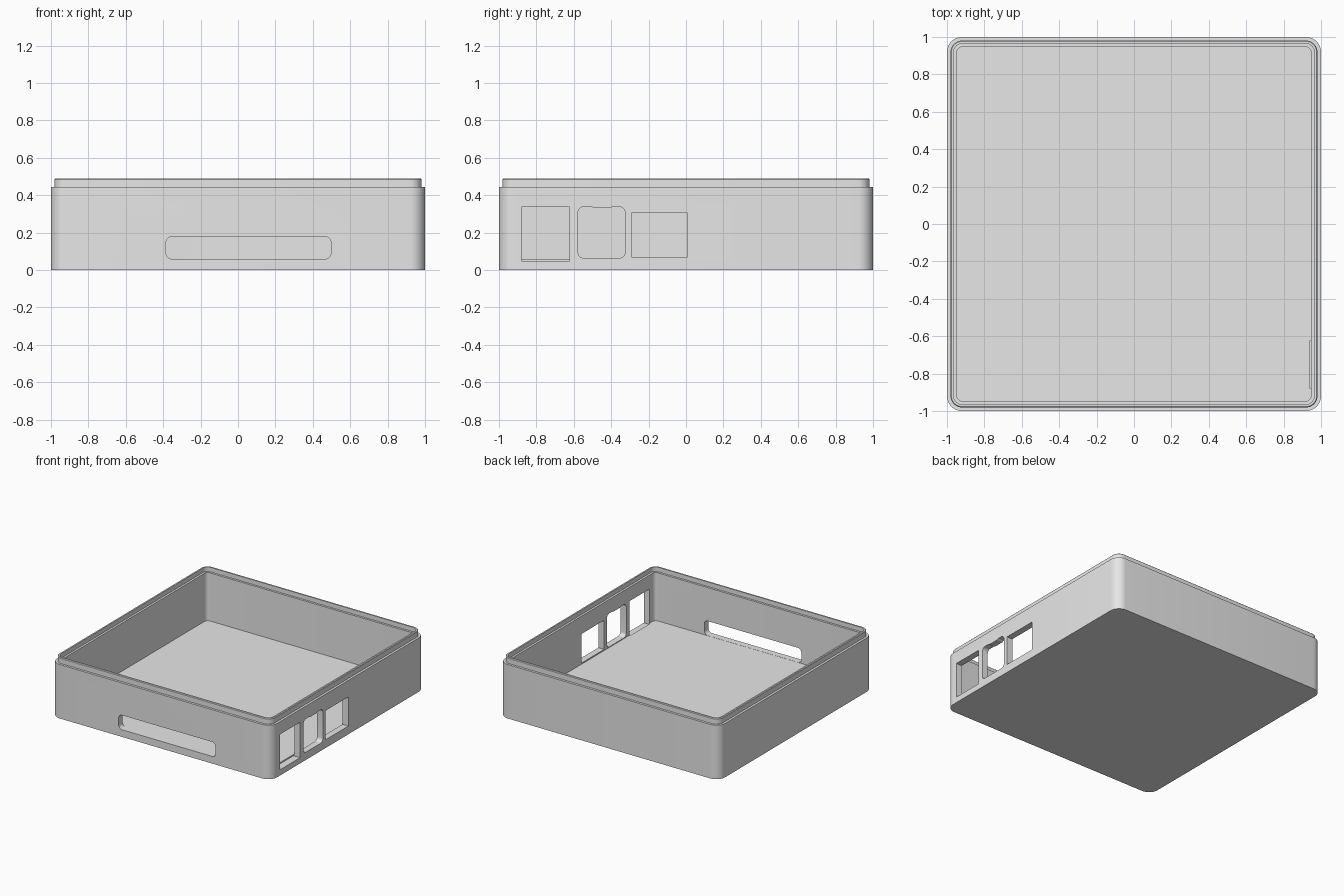
import bpy, bmesh, math

if "Cube" in bpy.data.objects:
    bpy.data.objects.remove(bpy.data.objects["Cube"], do_unlink=True)

# Single plain grey plastic
grey = bpy.data.materials.new("grey_plastic")
grey.use_nodes = True
grey.diffuse_color = (0.8, 0.8, 0.8, 1)
grey.node_tree.nodes["Principled BSDF"].inputs["Base Color"].default_value = (0.8, 0.8, 0.8, 1)


def rounded_rect(x0, x1, y0, y1, r, seg=8):
    """Counter-clockwise outline of a rectangle with rounded corners."""
    if r == 0:
        return [(x1, y1), (x0, y1), (x0, y0), (x1, y0)]
    pts = []
    corners = [(x1 - r, y1 - r), (x0 + r, y1 - r), (x0 + r, y0 + r), (x1 - r, y0 + r)]
    for q, (cx, cy) in enumerate(corners):
        for i in range(seg + 1):
            a = math.pi / 2 * (q + i / seg)
            pts.append((cx + r * math.cos(a), cy + r * math.sin(a)))
    return pts


def loft(name, loops):
    """Skin a stack of equal-length loops and cap both ends."""
    bm = bmesh.new()
    rings = [[bm.verts.new(p) for p in loop] for loop in loops]
    n = len(rings[0])
    for a, b in zip(rings, rings[1:]):
        for i in range(n):
            j = (i + 1) % n
            bm.faces.new((a[i], a[j], b[j], b[i]))
    bm.faces.new(rings[0][::-1])
    bm.faces.new(rings[-1])
    bmesh.ops.recalc_face_normals(bm, faces=bm.faces)
    mesh = bpy.data.meshes.new(name)
    bm.to_mesh(mesh)
    bm.free()
    mesh.materials.append(grey)
    obj = bpy.data.objects.new(name, mesh)
    bpy.context.collection.objects.link(obj)
    return obj


# Open case: (half width, height, corner radius) from underside to inner floor
section = [
    (1.0, 0.0, 0.08), (1.0, 0.443, 0.08),            # outer wall
    (0.981, 0.443, 0.062), (0.981, 0.485, 0.062),    # stepped lip
    (0.976, 0.49, 0.057), (0.964, 0.49, 0.045),      # lip top
    (0.964, 0.453, 0.045), (0.947, 0.453, 0.03),     # inner ledge
    (0.947, 0.058, 0.03),                            # inner wall down to floor
]
case = loft("case", [[(x, y, z) for x, y in rounded_rect(-w, w, -w, w, r)]
                     for w, z, r in section])

# Cutters for the front slot and the three right-hand ports
slot = rounded_rect(-0.385, 0.497, 0.059, 0.178, 0.032)
port_front = rounded_rect(-0.88, -0.622, 0.047, 0.338, 0)
port_rear = rounded_rect(-0.29, 0.005, 0.068, 0.307, 0)
port_middle = rounded_rect(-0.577, -0.326, 0.064, 0.338, 0.03)
# Shallow dip in the top edge of the middle port
port_middle[9:9] = [(-0.395, 0.338), (-0.405, 0.332), (-0.495, 0.332), (-0.505, 0.338)]

cutters = [loft("slot_cutter", [[(u, y, z) for u, z in slot] for y in (-1.1, -0.94)])]
for label, outline in (("front", port_front), ("middle", port_middle), ("rear", port_rear)):
    cutters.append(loft(label + "_port_cutter",
                        [[(x, u, z) for u, z in outline] for x in (0.94, 1.1)]))

for cutter in cutters:
    cutter.hide_render = True
    mod = case.modifiers.new(cutter.name, 'BOOLEAN')
    mod.operation = 'DIFFERENCE'
    mod.solver = 'EXACT'
    mod.object = cutter

# Bake the cuts and drop the cutters
graph = bpy.context.evaluated_depsgraph_get()
cut_mesh = bpy.data.meshes.new_from_object(case.evaluated_get(graph))
case.modifiers.clear()
case.data = cut_mesh
for cutter in cutters:
    bpy.data.objects.remove(cutter, do_unlink=True)

# Smooth the rounded corners, keep edges crisp
bpy.ops.object.select_all(action='DESELECT')
case.select_set(True)
bpy.context.view_layer.objects.active = case
bpy.ops.object.shade_smooth_by_angle(angle=math.radians(30))
